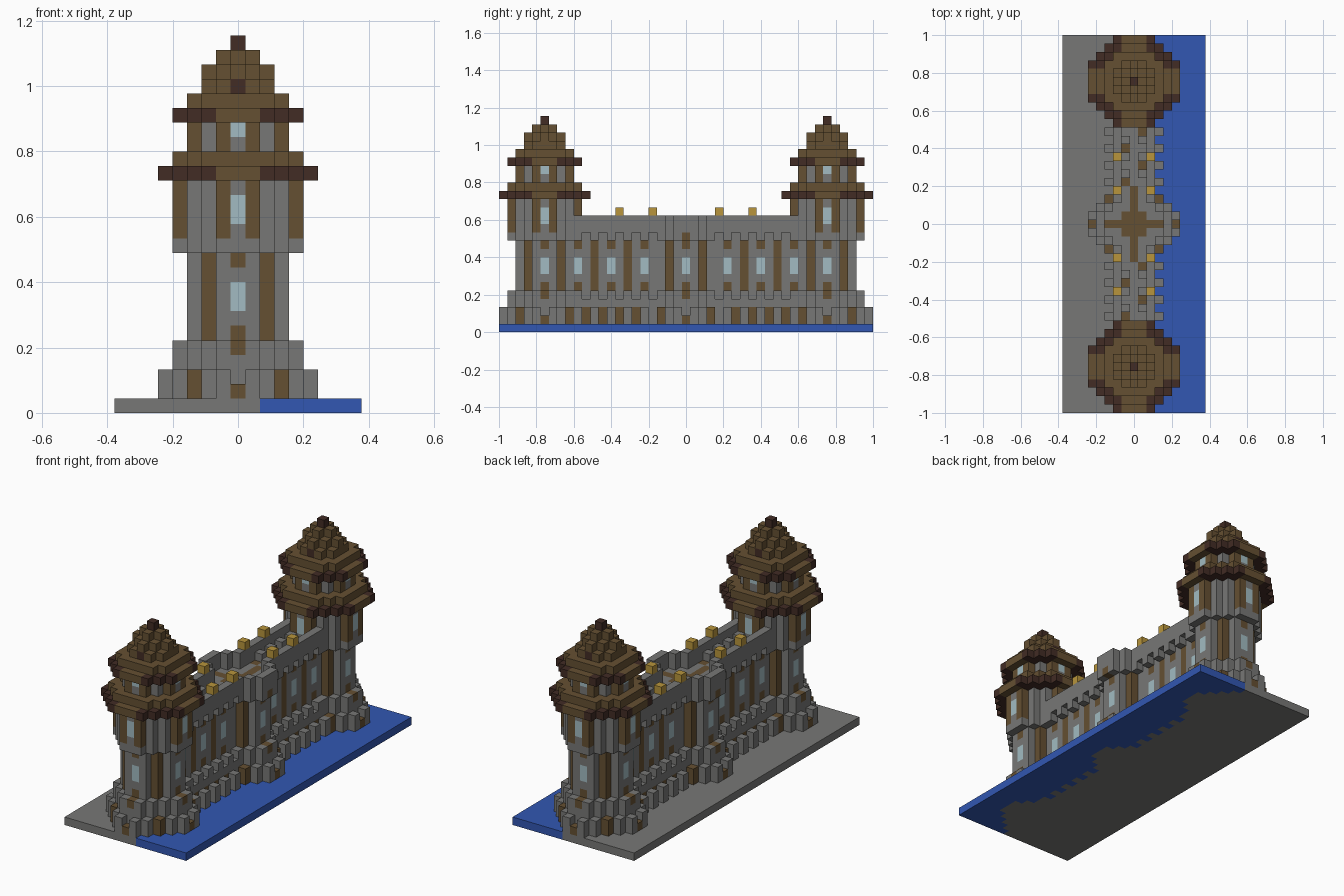
import bpy, bmesh

if "Cube" in bpy.data.objects:
    bpy.data.objects.remove(bpy.data.objects["Cube"], do_unlink=True)

SIZE = 2 / 45          # edge of one block
TOWER_J = 17           # tower centres along y, in blocks

PALETTE = {
    "stone_grey": (0.185, 0.185, 0.18),
    "wood_brown": (0.13, 0.08, 0.032),
    "dark_timber": (0.054, 0.025, 0.018),
    "pale_glass": (0.36, 0.50, 0.54),
    "water_blue": (0.032, 0.095, 0.445),
    "lamp_gold": (0.48, 0.30, 0.045),
}
STONE, WOOD, DARK, GLASS, WATER, GOLD = range(6)

materials = []
for name, rgb in PALETTE.items():
    m = bpy.data.materials.new(name)
    m.use_nodes = True
    m.diffuse_color = (*rgb, 1)
    bsdf = m.node_tree.nodes["Principled BSDF"]
    bsdf.inputs["Base Color"].default_value = (*rgb, 1)
    bsdf.inputs["Roughness"].default_value = 0.9
    materials.append(m)

cells = {}             # (i, j, k) -> (part name, colour)


def octagon(part, centre, r, cut, levels, colour):
    """Stack of octagonal block layers; colour is a rule of (|i|, |j|, k)."""
    for k in levels:
        for i in range(-r, r + 1):
            for j in range(-r, r + 1):
                if abs(i) + abs(j) <= cut:
                    cells[i, j + centre, k] = (part, colour(abs(i), abs(j), k))


def plain(c):
    return lambda a, b, k: c


# Colour rules for the octagonal parts
def foot_colour(a, b, k):
    if (a, b) == (3, 3) or (max(a, b) == 5 and min(a, b) == 0 and k == 1):
        return WOOD
    return STONE


def plinth_colour(a, b, k):
    return WOOD if min(a, b) == 0 and k == 4 else STONE


def shaft_colour(a, b, k):
    if min(a, b) == 0:
        return GLASS if k in (7, 8) else WOOD if k in (5, 10) else STONE
    return WOOD if (a, b) == (2, 2) else STONE


def gallery_colour(a, b, k):
    if max(a, b) == 4 and k >= 12:
        if min(a, b) == 1:
            return WOOD
        if min(a, b) == 0 and k in (13, 14):
            return GLASS
    return STONE


def lantern_colour(a, b, k):
    if min(a, b) == 0:
        return GLASS if k == 19 else STONE
    return WOOD if min(a, b) == 1 else STONE


def eave_colour(a, b, k):
    return WOOD if min(a, b) <= 1 else DARK


def round_base(part, centre):
    """Studded foot, plinth and windowed shaft."""
    octagon(part, centre, 5, 6, range(1, 3), foot_colour)
    for s in (-1, 1):     # shallow niches between the studs
        cells.pop((5 * s, centre, 2), None)
        cells.pop((0, centre + 5 * s, 2), None)
    octagon(part, centre, 4, 5, range(3, 5), plinth_colour)
    octagon(part, centre, 3, 4, range(5, 11), shaft_colour)


# Curtain wall between the towers
for j in range(-14, 15):
    odd = j % 2 == 1
    for k in range(1, 12):
        for i in (-1, 0, 1):
            c = STONE
            if 5 <= k <= 10:
                if abs(j) in (3, 7, 11):
                    c = WOOD
                elif abs(j) in (5, 9, 13):
                    c = GLASS if k in (7, 8) else WOOD if k in (5, 10) else STONE
            elif k == 11 and (i, j % 4) in ((-1, 1), (1, 3)):
                c = WOOD
            cells[i, j, k] = ("curtain_wall", c)
    for s in (-1, 1):
        for k in range(1, 5 if odd else 4):
            c = WOOD if not odd and k < 3 else STONE
            cells[2 * s, j, k] = ("wall_plinth", c)
        if odd:
            for k in (1, 2):
                cells[3 * s, j, k] = ("wall_plinth", STONE)
        # parapet carried on alternating corbels
        for k in range(11 if odd else 12, 14):
            cells[2 * s, j, k] = ("parapet", STONE)
        if not odd:
            cells[s, j, 12] = ("parapet", STONE)

# Middle bastion with open platform
round_base("middle_bastion", 0)
octagon("middle_bastion", 0, 4, 5, range(11, 14),
        lambda a, b, k: WOOD if k == 11 and (min(a, b) == 0 or a == b == 1) else STONE)
for i in range(-3, 4):
    for j in range(-4, 5):
        if abs(i) + abs(j) <= 4 or abs(i) <= 1:
            for k in (12, 13):
                cells.pop((i, j, k), None)

# End towers and their tiered roofs
for label, cj in (("front", -TOWER_J), ("back", TOWER_J)):
    tower, roof = label + "_tower", label + "_roof"
    round_base(tower, cj)
    octagon(tower, cj, 4, 5, range(11, 16), gallery_colour)
    octagon(roof, cj, 5, 7, [16], eave_colour)
    octagon(roof, cj, 4, 6, [17], plain(WOOD))
    octagon(tower, cj, 3, 4, range(18, 20), lantern_colour)
    octagon(roof, cj, 4, 6, [20], eave_colour)
    octagon(roof, cj, 3, 5, [21], plain(WOOD))
    octagon(roof, cj, 2, 3, [22], lambda a, b, k: DARK if a == 0 and b == 2 else WOOD)
    octagon(roof, cj, 2, 2, [23], plain(WOOD))
    octagon(roof, cj, 1, 1, [24], plain(WOOD))
    octagon(roof, cj, 0, 0, [25], plain(DARK))

# Lamps on the parapet
for i in (-2, 2):
    for j in (-8, -4, 4, 8):
        cells[i, j, 14] = ("parapet_lamps", GOLD)

# Ground slab, with water on the left side outside the walls
for i in range(-8, 9):
    for j in range(-22, 23):
        wet = i >= 2 and (i, j, 1) not in cells
        cells[i, j, 0] = ("water", WATER) if wet else ("ground", STONE)


def build(part):
    """Mesh the exposed block faces of one part."""
    bm = bmesh.new()
    verts = {}

    def vert(p):
        if p not in verts:
            verts[p] = bm.verts.new(((p[0] - 0.5) * SIZE, (p[1] - 0.5) * SIZE, p[2] * SIZE))
        return verts[p]

    for cell, (owner, colour) in cells.items():
        if owner != part:
            continue
        for axis in range(3):
            u, v = (axis + 1) % 3, (axis + 2) % 3
            for side in (0, 1):
                near = list(cell)
                near[axis] += 2 * side - 1
                if tuple(near) in cells:
                    continue
                ring = []
                for du, dv in ((0, 0), (1, 0), (1, 1), (0, 1)):
                    p = list(cell)
                    p[axis] += side
                    p[u] += du
                    p[v] += dv
                    ring.append(vert(tuple(p)))
                face = bm.faces.new(ring if side else ring[::-1])
                face.material_index = colour
    mesh = bpy.data.meshes.new(part)
    bm.to_mesh(mesh)
    bm.free()
    for m in materials:
        mesh.materials.append(m)
    bpy.context.collection.objects.link(bpy.data.objects.new(part, mesh))


for part in sorted({owner for owner, _ in cells.values()}):
    build(part)
